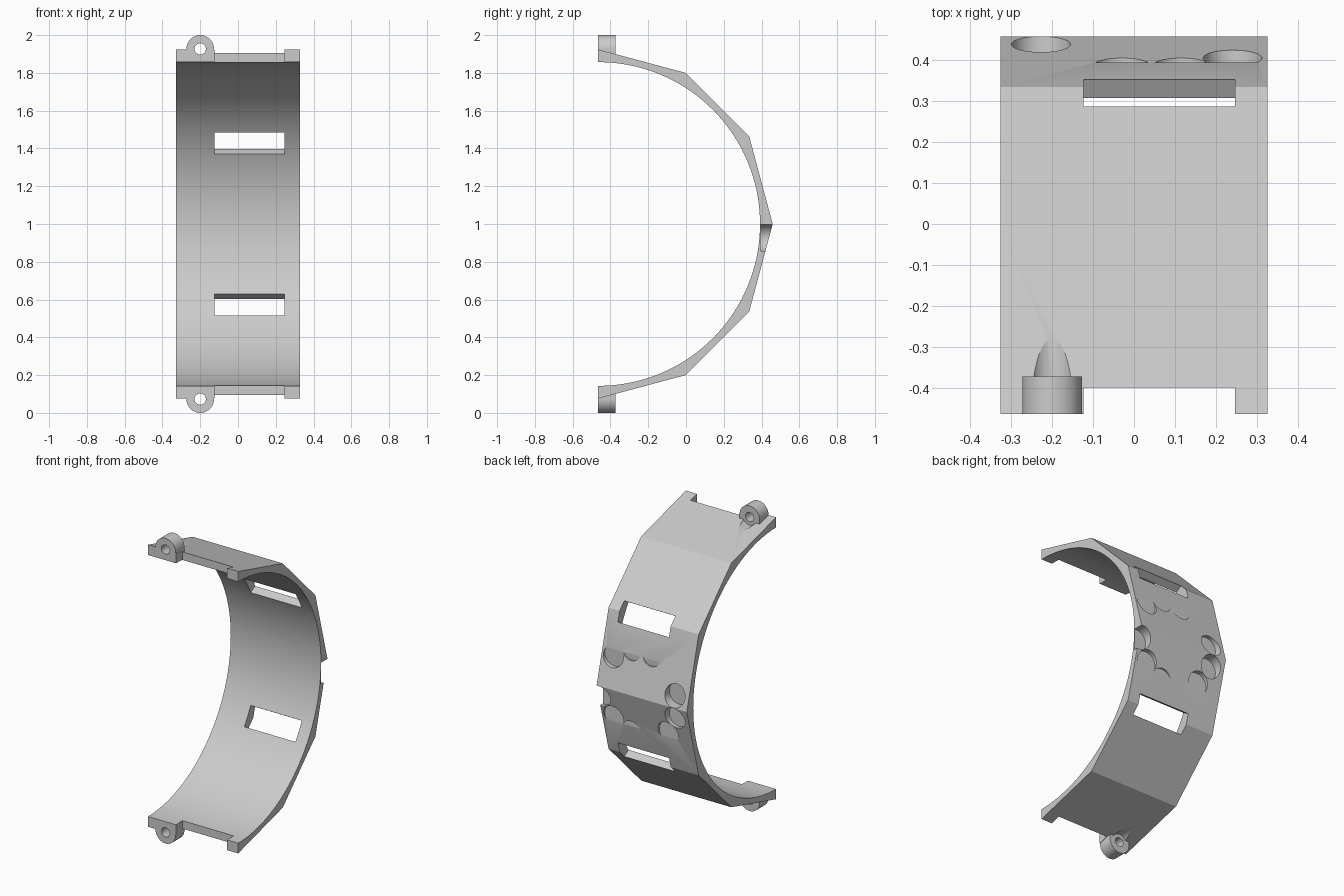
import bpy, bmesh, math
from mathutils import Vector

if "Cube" in bpy.data.objects:
    bpy.data.objects.remove(bpy.data.objects["Cube"], do_unlink=True)

HALF_W = 0.327            # half width of the band
AXIS_Y, AXIS_Z = -0.465, 1.0
OUTER, INNER = 0.924, 0.857
LUG_X, LUG_R = -0.2, 0.073

grey = bpy.data.materials.new("plain grey")
grey.use_nodes = True
colour = (0.6, 0.6, 0.6, 1)
grey.diffuse_color = colour
grey.node_tree.nodes["Principled BSDF"].inputs["Base Color"].default_value = colour


def prism(name, outline, direction):
    """Extrude a closed 3D outline along a vector."""
    bm = bmesh.new()
    face = bm.faces.new([bm.verts.new(p) for p in outline])
    ext = bmesh.ops.extrude_face_region(bm, geom=[face])
    top = [g for g in ext["geom"] if isinstance(g, bmesh.types.BMVert)]
    bmesh.ops.translate(bm, verts=top, vec=Vector(direction))
    bmesh.ops.recalc_face_normals(bm, faces=bm.faces)
    mesh = bpy.data.meshes.new(name)
    bm.to_mesh(mesh)
    bm.free()
    mesh.materials.append(grey)
    ob = bpy.data.objects.new(name, mesh)
    bpy.context.collection.objects.link(ob)
    return ob


def arc(radius, start, end, steps):
    return [(radius * math.cos(math.radians(start + (end - start) * i / steps)),
             radius * math.sin(math.radians(start + (end - start) * i / steps)))
            for i in range(steps + 1)]


def rod(name, x, z, radius, y0, y1):
    ring = arc(radius, 0, 360, 48)[:-1]
    return prism(name, [(x + u, y0, z + v) for u, v in ring], (0, y1 - y0, 0))


def combine(target, tool, operation):
    tool.hide_render = True
    mod = target.modifiers.new(tool.name, "BOOLEAN")
    mod.object, mod.operation, mod.solver = tool, operation, "EXACT"
    bpy.context.view_layer.objects.active = target
    bpy.ops.object.modifier_apply(modifier=mod.name)
    bpy.data.objects.remove(tool, do_unlink=True)


# Half band: faceted outside, round inside
section = arc(OUTER, -90, 90, 6) + arc(INNER, 90, -90, 72)
band = prism("half_band", [(-HALF_W, AXIS_Y + u, AXIS_Z + v) for u, v in section],
             (2 * HALF_W, 0, 0))

for side in (1, -1):
    lug_z = AXIS_Z + side * 0.927

    # Screw lug with a rounded end
    profile = arc(LUG_R, 0, 180, 24) + [(-LUG_R, -0.055), (LUG_R, -0.055)]
    lug = prism("screw_lug", [(LUG_X + u, AXIS_Y, lug_z + side * v) for u, v in profile],
                (0, 0.092, 0))
    combine(band, lug, "UNION")

    # Screw hole and the clearance groove behind it
    combine(band, rod("screw_hole", LUG_X, lug_z, 0.03, -0.6, -0.3), "DIFFERENCE")
    combine(band, rod("clearance", LUG_X, lug_z, 0.053, AXIS_Y + 0.092, -0.2), "DIFFERENCE")

    # Notch in the front edge
    notch = prism("notch", [(x, y, AXIS_Z + side * 0.8) for x, y in
                            ((-0.124, -0.6), (0.247, -0.6), (0.247, -0.4), (-0.124, -0.4))],
                  (0, 0, side * 0.3))
    combine(band, notch, "DIFFERENCE")

    # Strap slot cut radially through the band
    ray = Vector((0, math.cos(math.radians(30)), side * math.sin(math.radians(30))))
    across = Vector((0, -ray.z, ray.y)) * 0.066
    base = Vector((0, AXIS_Y, AXIS_Z)) + ray * 0.7
    left, right = Vector((-0.124, 0, 0)), Vector((0.247, 0, 0))
    slot = prism("strap_slot", [base + left - across, base + right - across,
                                base + right + across, base + left + across], ray * 0.4)
    combine(band, slot, "DIFFERENCE")

# Three groups of three round pockets in a ring on the back
for group in (75, 195, 315):
    for step in (-30, 0, 30):
        a = math.radians(group + step)
        pocket = rod("pocket", 0.043 + 0.28 * math.cos(a), AXIS_Z + 0.28 * math.sin(a),
                     0.072, 0.395, 0.6)
        combine(band, pocket, "DIFFERENCE")

# Smooth the round surfaces, keep the facets sharp
bpy.ops.object.select_all(action="DESELECT")
band.select_set(True)
bpy.context.view_layer.objects.active = band
bpy.ops.object.shade_smooth_by_angle(angle=math.radians(18))
